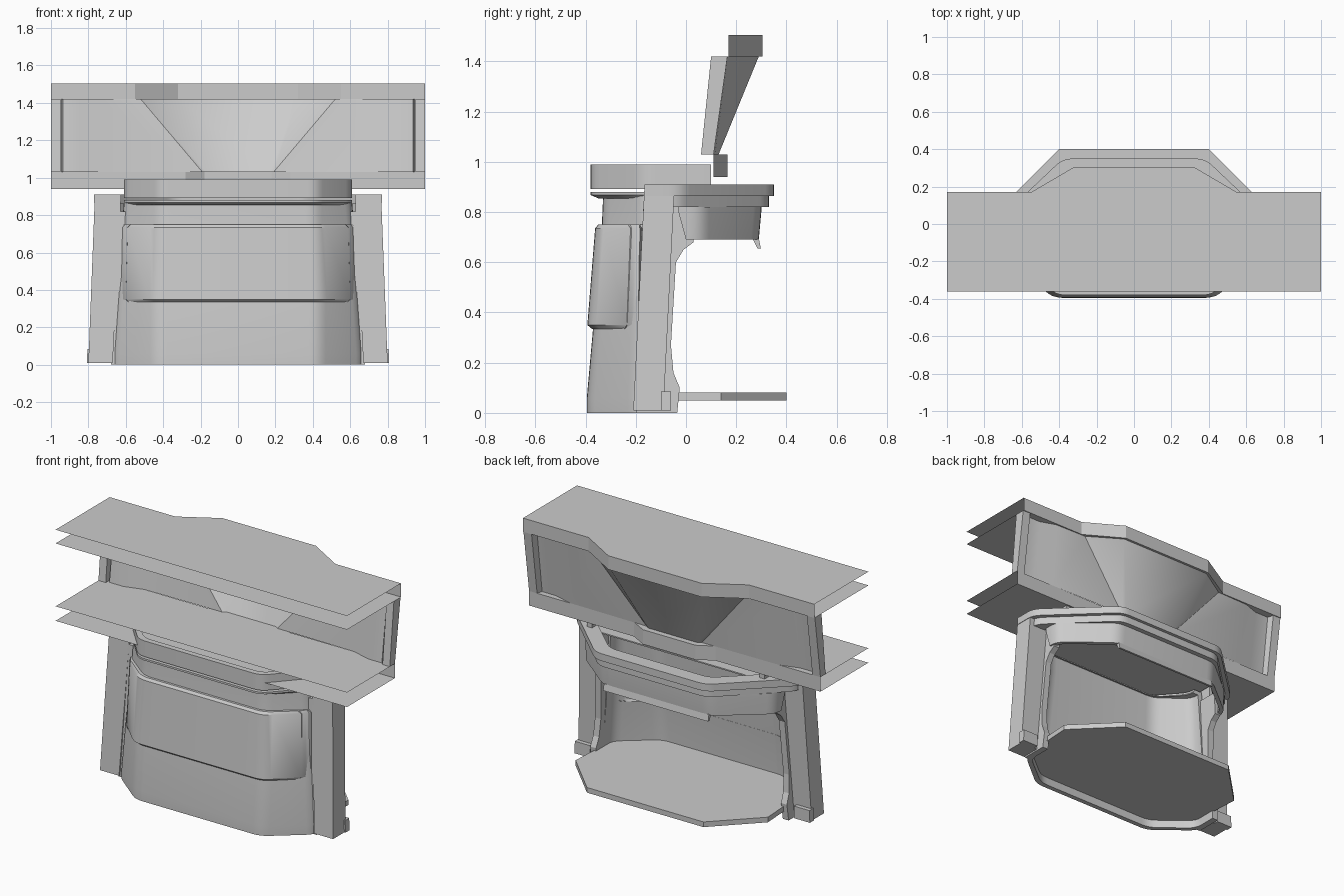
import bpy, bmesh
from mathutils import Vector
from math import radians

if "Cube" in bpy.data.objects:
    bpy.data.objects.remove(bpy.data.objects["Cube"])


def finish(name, bm, smooth=True, recalc=True):
    bmesh.ops.remove_doubles(bm, verts=bm.verts, dist=1e-5)
    if recalc:
        bmesh.ops.recalc_face_normals(bm, faces=bm.faces)
    me = bpy.data.meshes.new(name)
    bm.to_mesh(me)
    bm.free()
    ob = bpy.data.objects.new(name, me)
    bpy.context.collection.objects.link(ob)
    if smooth:
        bpy.ops.object.select_all(action='DESELECT')
        ob.select_set(True)
        bpy.context.view_layer.objects.active = ob
        bpy.ops.object.shade_smooth_by_angle(angle=radians(30))
    return ob


def corner(p, a, b, r, n=4):
    """Round corner p between neighbours a and b."""
    p, a, b = Vector(p), Vector(a), Vector(b)
    s, e = p + (a - p).normalized() * r, p + (b - p).normalized() * r
    return [s * (1 - t) ** 2 + p * 2 * t * (1 - t) + e * t * t for t in [i / n for i in range(n + 1)]]


def upath(w, y0, y1, c, y2, r=0.05):
    """Mirrored U-shaped plan: arms at +-w from y0 to y1, angled in to +-c at y2."""
    half = [Vector((w, y0))]
    half += corner((w, y1), (w, y0), (c, y2), r) + corner((c, y2), (w, y1), (0, y2), r)
    return half + [Vector((-p.x, p.y)) for p in reversed(half)]


def loft(name, rows, closed=True, smooth=True):
    """Skin a list of (z, path) rows; closed makes a solid wall."""
    bm = bmesh.new()
    vs = [[bm.verts.new((p[0], p[1], z)) for p in path] for z, path in rows]
    m, n = len(vs), len(vs[0])
    for i in range(m if closed else m - 1):
        a, b = vs[i], vs[(i + 1) % m]
        for j in range(n - 1):
            bm.faces.new((a[j], a[j + 1], b[j + 1], b[j]))
    if closed:
        bm.faces.new([r[0] for r in vs])
        bm.faces.new([r[-1] for r in reversed(vs)])
    return finish(name, bm, smooth)


def wall(name, rows, t=0.03):
    """Solid wall of thickness t from (z, w, y0, y1, c, y2) rows."""
    sgn = 1 if rows[0][5] > 0 else -1
    outer = [(r[0], upath(*r[1:])) for r in rows]
    inner = [(z, upath(w - t, y0, y1 - sgn * t * .4, c - t * .4, y2 - sgn * t))
             for z, w, y0, y1, c, y2 in reversed(rows)]
    return loft(name, outer + inner)


def hexa(name, lo, hi):
    """Solid between two polygons given as 3D points."""
    bm = bmesh.new()
    a, b = [bm.verts.new(p) for p in lo], [bm.verts.new(p) for p in hi]
    bm.faces.new(a)
    bm.faces.new(b)
    for i in range(len(a)):
        j = (i + 1) % len(a)
        bm.faces.new((a[i], a[j], b[j], b[i]))
    return finish(name, bm, False)


def rect(x0, x1, y0, y1, z):
    return [(x0, y0, z), (x1, y0, z), (x1, y1, z), (x0, y1, z)]


def plate(name, outline, z0, z1):
    hexa(name, [(p[0], p[1], z0) for p in outline], [(p[0], p[1], z1) for p in outline])


# Roof and counter: paired thin sheets joined by a folded rear fascia, open at front and ends
def open_slab(name, z0, z1, back):
    bm = bmesh.new()
    path = back + [(-x, y) for x, y in reversed(back)]
    outline = path + [(-1, -.36), (1, -.36)]
    rings = [[bm.verts.new((x, y, z)) for x, y in outline] for z in (z0, z1)]
    for r in rings:
        bm.faces.new(r)
    for j in range(len(path) - 1):
        bm.faces.new((rings[0][j], rings[0][j + 1], rings[1][j + 1], rings[1][j]))
    finish(name, bm, False)


open_slab("roof_slab", 1.42, 1.505, [(1, .17), (.55, .17), (.32, .305)])
open_slab("counter_slab", .94, 1.03, [(1, .11), (.28, .11), (.18, .165)])

# Rear window band: recessed near the ends, splayed centre bay
bottom = [(1, .11), (.945, .11), (.935, .075), (.84, .075), (.72, .11), (.19, .115), (.17, .13)]
top = [(1, .165), (.945, .165), (.935, .125), (.84, .125), (.74, .16), (.52, .165), (.32, .29)]
mir = lambda h: h + [(-x, y) for x, y in reversed(h)]
loft("window_band", [(1.03, mir(bottom)), (1.42, mir(top))], closed=False)

# Mirrored side parts
side_profile = [(-.2, 0), (-.035, 0), (-.025, .1), (-.05, .16), (-.06, .27), (-.04, .6),
                (-.01, .65), (.03, .68), (.03, .82), (-.17, .82)]
for s, tag in ((1, "right"), (-1, "left")):
    hexa("window_end_frame_" + tag, rect(s * .95, s * 1, .06, .11, 1.03),
         rect(s * .95, s * 1, .1, .165, 1.42))
    # leaning corner post with cap and foot
    hexa("corner_post_" + tag, rect(s * .67, s * .8, -.21, -.09, .01),
         rect(s * .625, s * .765, -.165, -.045, .91))
    hexa("post_foot_" + tag, rect(s * .70, s * .808, -.1, -.06, .01),
         rect(s * .70, s * .805, -.1, -.06, .085))
    # inner side panel behind the post
    hexa("side_panel_" + tag,
         [(s * (.64 - .05 * z), y, z) for y, z in side_profile],
         [(s * (.68 - .05 * z), y, z) for y, z in side_profile])

# Front shell: lower skirt tapering to a recessed neck
wall("front_shell", [(0, .67, -.1, -.2, .43, -.395), (.06, .67, -.1, -.2, .43, -.395),
                     (.34, .65, -.1, -.19, .43, -.37), (.75, .62, -.1, -.17, .41, -.335),
                     (.87, .61, -.1, -.17, .41, -.33)])
# Raised front panel
wall("front_panel", [(.335, .62, -.2, -.21, .43, -.375), (.35, .635, -.19, -.2, .44, -.393),
                     (.735, .625, -.175, -.185, .43, -.362), (.75, .61, -.185, -.195, .42, -.35)], .035)
# Rim, upper tray wall and its base
wall("front_rim", [(.855, .60, -.1, -.17, .41, -.35), (.868, .61, -.1, -.17, .42, -.38),
                   (.88, .61, -.1, -.17, .42, -.38)], .06)
wall("upper_tray", [(.892, .61, .1, -.17, .42, -.38), (.99, .61, .1, -.17, .42, -.38)], .035)
plate("tray_base", upath(.60, .1, -.17, .415, -.37), .892, .9)

# Rear stepped rail and the valance hanging beneath it
wall("rear_rail_upper", [(.865, .77, -.16, -.02, .38, .35), (.91, .77, -.16, -.02, .38, .35)], .09)
wall("rear_rail_lower", [(.82, .74, -.1, -.03, .37, .33), (.865, .74, -.1, -.03, .37, .33)], .07)
wall("rear_valance", [(.69, .655, .0, .06, .37, .29), (.80, .66, -.03, .06, .37, .30),
                      (.82, .66, -.03, .06, .37, .30)], .025)
hexa("valance_lip", rect(-.36, .36, .285, .298, .655), rect(-.36, .36, .265, .29, .695))

# Floor plate with angled corners, reaching the front shell
plate("floor_plate", mir([(.42, -.37), (.64, -.2), (.66, .14), (.4, .4)]), .05, .082)
